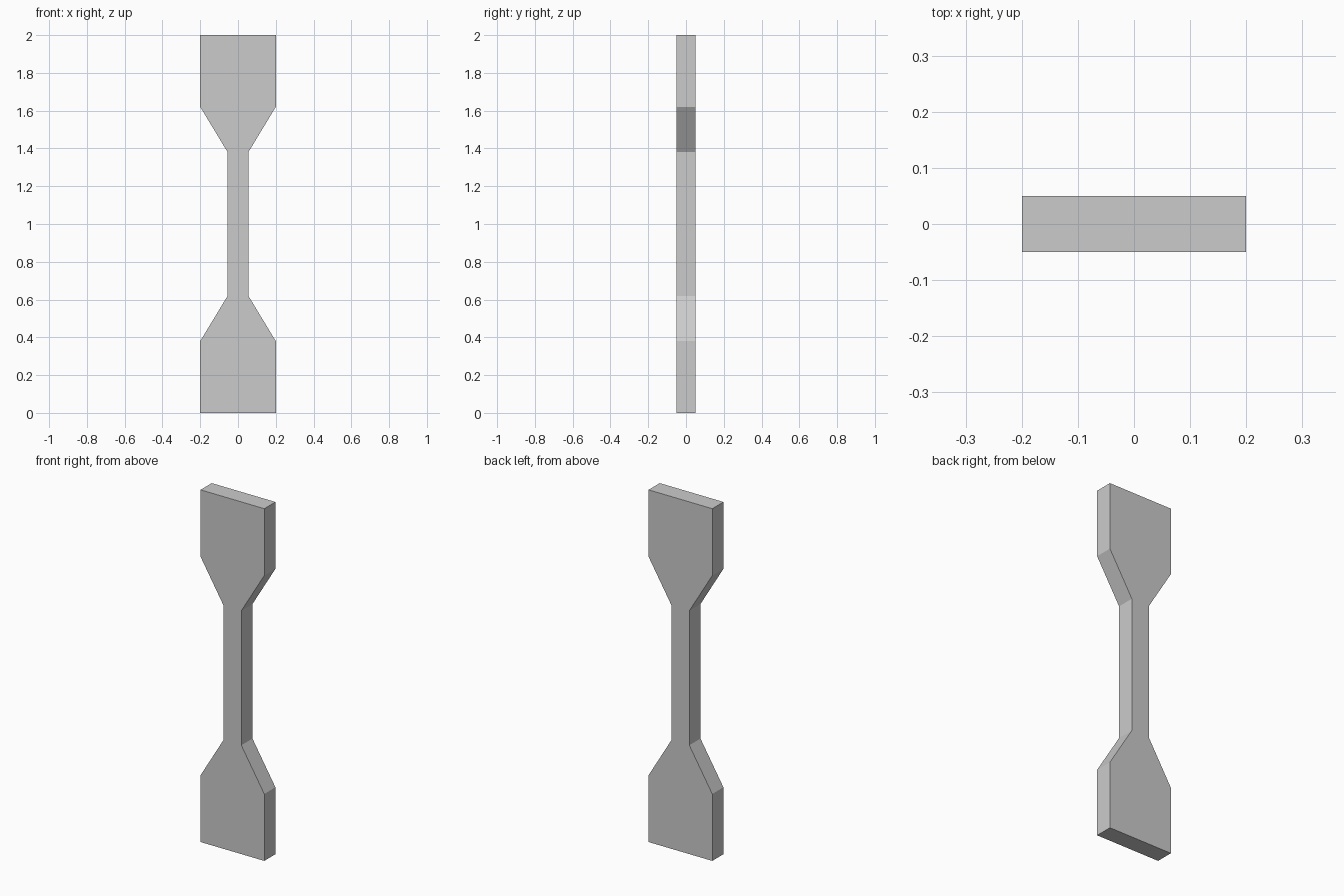
import bpy
import bmesh

if "Cube" in bpy.data.objects:
    bpy.data.objects.remove(bpy.data.objects["Cube"])

HALF_THICKNESS = 0.05

# Right-hand edge of the upper half: (x, height above the middle)
upper_right = [(0.056, 0.382), (0.2, 0.62), (0.2, 1.0)]

# Mirror down, then across, to get the closed dog-bone outline
right = [(x, -h) for x, h in reversed(upper_right)] + upper_right
outline = right + [(-x, h) for x, h in reversed(right)]

# Flat test bar: outline extruded through its thickness
bm = bmesh.new()
front = bm.faces.new([bm.verts.new((x, -HALF_THICKNESS, 1.0 + h)) for x, h in outline])
result = bmesh.ops.extrude_face_region(bm, geom=[front], use_keep_orig=True)
back_verts = [g for g in result["geom"] if isinstance(g, bmesh.types.BMVert)]
bmesh.ops.translate(bm, verts=back_verts, vec=(0, 2 * HALF_THICKNESS, 0))
bmesh.ops.recalc_face_normals(bm, faces=bm.faces)

mesh = bpy.data.meshes.new("tensile_test_bar")
bm.to_mesh(mesh)
bm.free()
bar = bpy.data.objects.new("tensile_test_bar", mesh)
bpy.context.collection.objects.link(bar)
